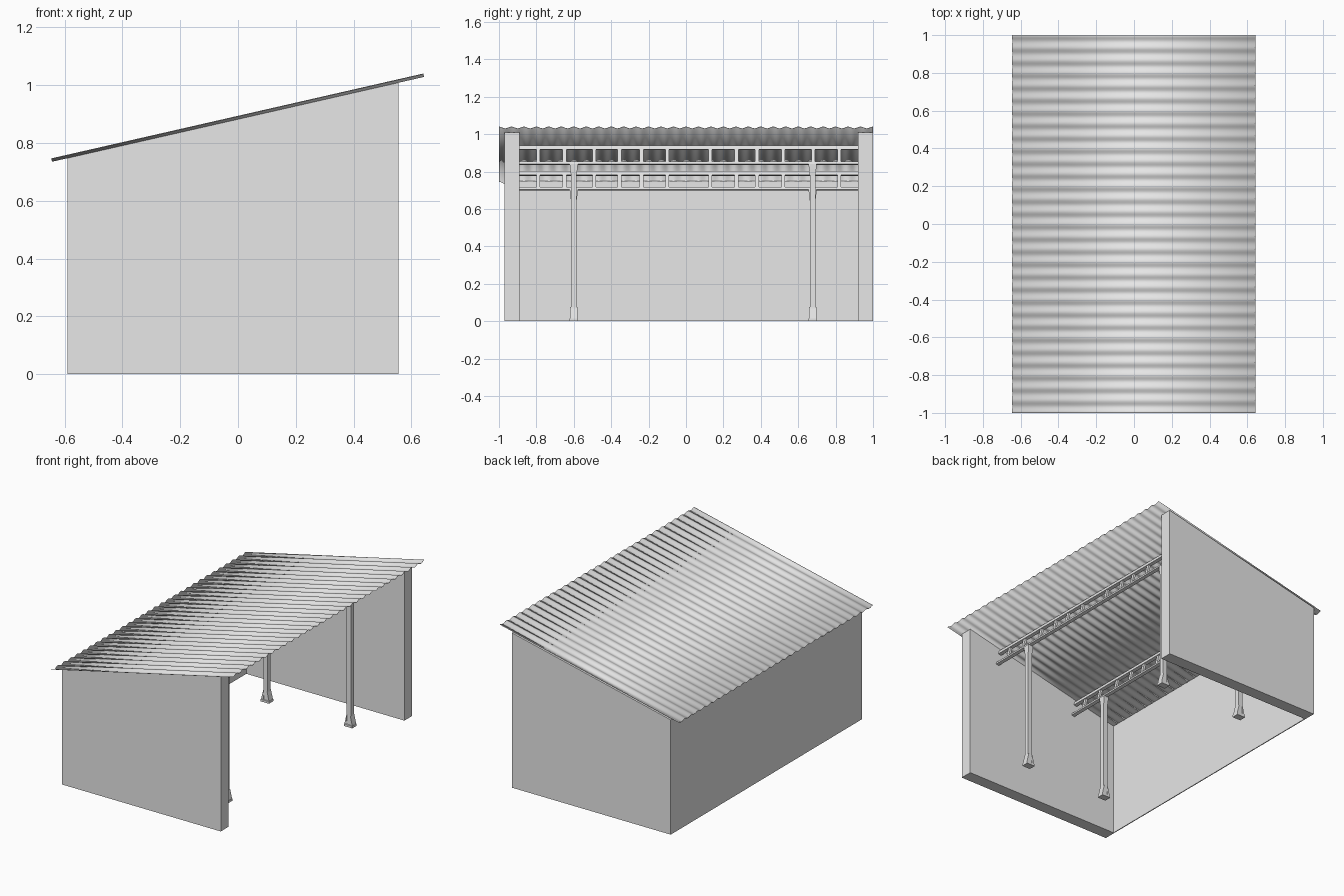
import bpy, bmesh, math
from mathutils import Vector

if "Cube" in bpy.data.objects:
    bpy.data.objects.remove(bpy.data.objects["Cube"], do_unlink=True)

grey = bpy.data.materials.new("light_grey")
grey.use_nodes = True
grey.diffuse_color = (0.8, 0.8, 0.8, 1)
grey.node_tree.nodes["Principled BSDF"].inputs["Base Color"].default_value = (0.8, 0.8, 0.8, 1)

SLOPE = 0.228
ANGLE = math.atan(SLOPE)
UP = Vector((-math.sin(ANGLE), 0, math.cos(ANGLE)))   # roof normal


def roof_z(x):
    return 0.888 + SLOPE * x


def finish(name, bm):
    bmesh.ops.recalc_face_normals(bm, faces=bm.faces)
    mesh = bpy.data.meshes.new(name)
    bm.to_mesh(mesh)
    bm.free()
    mesh.materials.append(grey)
    obj = bpy.data.objects.new(name, mesh)
    bpy.context.collection.objects.link(obj)
    return obj


def loft(bm, rings):
    """Closed solid through matching rings of points."""
    loops = [[bm.verts.new(p) for p in ring] for ring in rings]
    n = len(loops[0])
    for a, b in zip(loops, loops[1:]):
        for i in range(n):
            j = (i + 1) % n
            bm.faces.new((a[i], a[j], b[j], b[i]))
    bm.faces.new(loops[0])
    bm.faces.new(loops[-1])


def rect(x, y, z, w, d):
    return [(x + sx * w / 2, y + sy * d / 2, z)
            for sx, sy in ((-1, -1), (1, -1), (1, 1), (-1, 1))]


def wall(name, x0, x1, y0, y1):
    """Wall whose top follows the roof slope."""
    profile = [(x0, 0), (x1, 0), (x1, roof_z(x1) - 0.006), (x0, roof_z(x0) - 0.006)]
    bm = bmesh.new()
    loft(bm, [[(x, y, z) for x, z in profile] for y in (y0, y1)])
    return finish(name, bm)


# Walls: two thick gables and a thin low side
wall("front_wall", -0.59, 0.555, -0.97, -0.89)
wall("back_wall", -0.59, 0.555, 0.92, 1.0)
wall("low_side_wall", -0.59, -0.584, -0.89, 0.92)

# Corrugated roof sheet
WAVES, STEPS = 30, 8
bm = bmesh.new()
rows = []
for i in range(WAVES * STEPS + 1):
    t = i / STEPS
    off = UP * (0.005 * math.cos(2 * math.pi * t))
    y = -1 + 2 * t / WAVES
    rows.append([bm.verts.new(Vector((x, y, roof_z(x))) + off) for x in (-0.645, 0.643)])
for a, b in zip(rows, rows[1:]):
    bm.faces.new((a[0], a[1], b[1], b[0]))
roof = finish("corrugated_roof", bm)
thick = roof.modifiers.new("thickness", 'SOLIDIFY')
thick.thickness = 0.002
thick.offset = 0
bpy.context.view_layer.objects.active = roof
roof.select_set(True)
bpy.ops.object.shade_smooth_by_angle(angle=math.radians(50))
roof.select_set(False)


# Ladder trusses, set square to the roof
RUNGS = (-0.79, -0.65, -0.49, -0.355, -0.238, -0.1, 0.13, 0.27, 0.38, 0.52, 0.68, 0.82)
ALONG = Vector((math.cos(ANGLE), 0, math.sin(ANGLE)))


def tilted_bar(bm, x, z, y0, y1, w, low, high):
    """Bar between y0 and y1, tilted with the roof around (x, z)."""
    c = Vector((x, 0, z))
    ring = [c + ALONG * a + UP * b
            for a, b in ((-w / 2, low), (w / 2, low), (w / 2, high), (-w / 2, high))]
    loft(bm, [[p + Vector((0, y, 0)) for p in ring] for y in (y0, y1)])


def truss(name, x):
    top = roof_z(x) - 0.022
    bm = bmesh.new()
    tilted_bar(bm, x, top, -0.96, 0.99, 0.022, -0.022, 0)
    tilted_bar(bm, x, top, -0.96, 0.99, 0.022, -0.102, -0.088)
    for y in RUNGS:
        tilted_bar(bm, x, top, y - 0.01, y + 0.01, 0.014, -0.09, -0.02)
    finish(name, bm)
    return top - 0.098


# Posts with flared foot, gussets and widened head
def post(name, x, y, height):
    bm = bmesh.new()
    sections = ((0, 0.06, 0.046), (0.014, 0.06, 0.046), (0.016, 0.04, 0.036),
                (0.075, 0.03, 0.03), (height - 0.06, 0.03, 0.03),
                (height - 0.03, 0.034, 0.038), (height, 0.036, 0.044))
    loft(bm, [rect(x, y, z, w, d) for z, w, d in sections])
    for s in (-1, 1):
        loft(bm, [[(x + s * a, yy, z) for a, z in ((0.01, 0.012), (0.029, 0.012), (0.014, 0.075))]
                  for yy in (y - 0.02, y + 0.02)])
    finish(name, bm)


for side, x in (("high", 0.315), ("low", -0.285)):
    base = truss(side + "_truss", x)
    for end, y in (("front", -0.6), ("back", 0.677)):
        post(f"{side}_{end}_post", x + 0.02, y, base)
